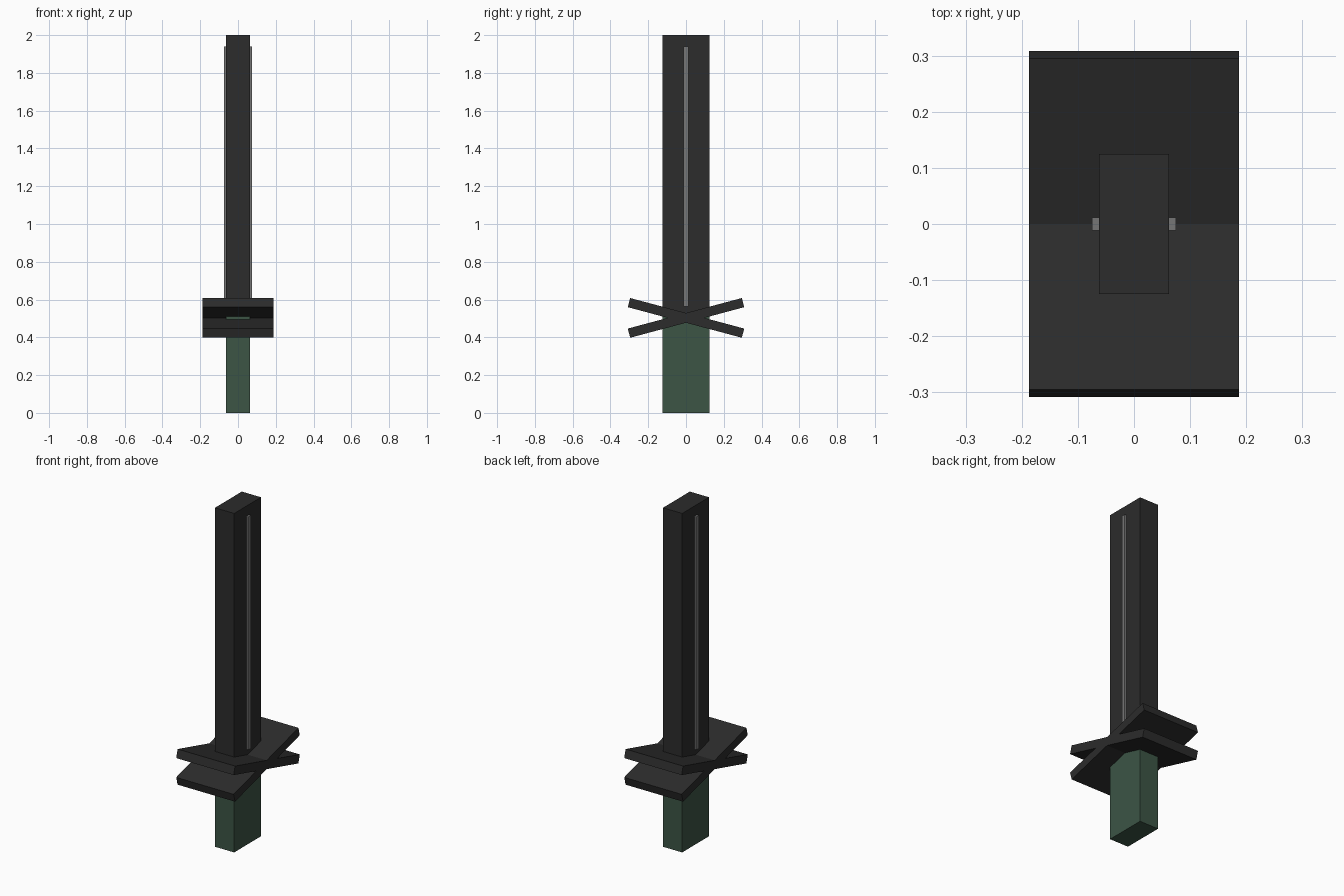
import bpy
from math import radians

if "Cube" in bpy.data.objects:
    bpy.data.objects.remove(bpy.data.objects["Cube"])


def material(name, rgb):
    m = bpy.data.materials.new(name)
    m.diffuse_color = (*rgb, 1)
    m.use_nodes = True
    m.node_tree.nodes["Principled BSDF"].inputs["Base Color"].default_value = m.diffuse_color
    return m


dark = material("dark", (0.025, 0.025, 0.025))
green = material("green", (0.045, 0.09, 0.06))
grey = material("grey", (0.18, 0.18, 0.18))


def box(name, size, centre, mat, tilt=0):
    bpy.ops.mesh.primitive_cube_add(size=1)
    o = bpy.context.object
    o.name = name
    o.scale = size
    bpy.ops.object.transform_apply(location=False, rotation=False, scale=True)
    o.location = centre
    o.rotation_euler.x = radians(tilt)
    o.data.materials.append(mat)
    return o


# Grip and blade share one cross-section and meet inside the guard
joint = 0.511
box("grip", (0.125, 0.25, joint), (0, 0, joint / 2), green)
box("blade", (0.125, 0.25, 2 - joint), (0, 0, (2 + joint) / 2), dark)

# Crossed guard plates
for side, tilt in (("a", 15), ("b", -15)):
    box("guard_plate_" + side, (0.375, 0.625, 0.05), (0, 0, 0.503), dark, tilt)

# Raised strips on both broad faces of the blade
for side, s in (("left", -1), ("right", 1)):
    box("blade_strip_" + side, (0.025, 0.024, 1.375), (s * 0.0625, 0, 1.252), grey)
